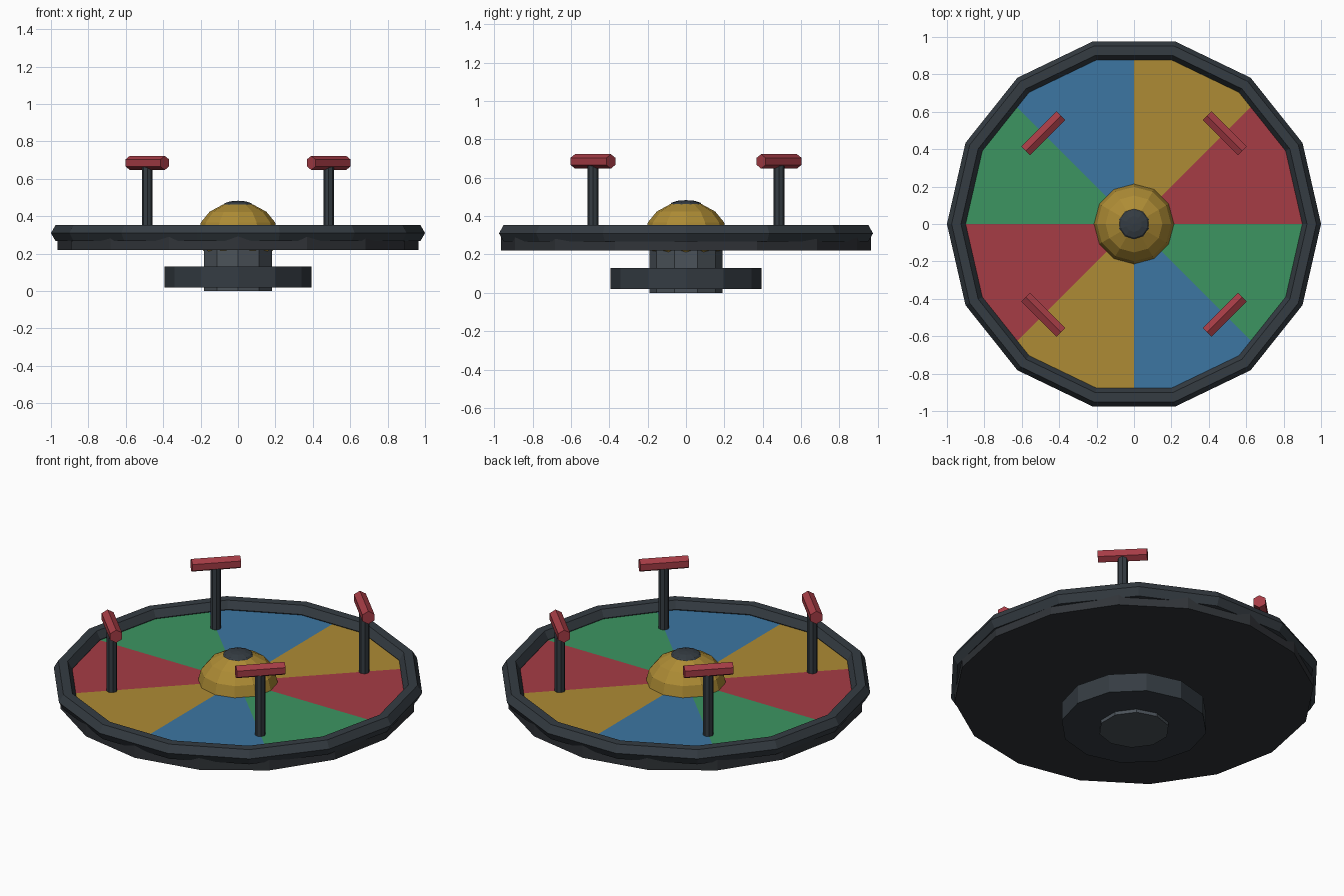
import bpy, bmesh
from math import pi, sin, cos, radians
from mathutils import Matrix, Vector

if "Cube" in bpy.data.objects:
    bpy.data.objects.remove(bpy.data.objects["Cube"])


def material(name, rgb):
    m = bpy.data.materials.new(name)
    m.diffuse_color = (*rgb, 1)
    m.use_nodes = True
    m.node_tree.nodes["Principled BSDF"].inputs["Base Color"].default_value = m.diffuse_color
    return m


DARK = material("dark_steel", (0.035, 0.045, 0.055))
GREY = material("grey_steel", (0.07, 0.085, 0.1))
UNDER = material("underside", (0.03, 0.034, 0.04))
RED = material("red", (0.38, 0.045, 0.06))
YELLOW = material("yellow", (0.42, 0.26, 0.035))
BLUE = material("blue", (0.045, 0.18, 0.36))
GREEN = material("green", (0.045, 0.30, 0.12))


def finish(bm, name, *mats):
    bmesh.ops.recalc_face_normals(bm, faces=bm.faces)
    me = bpy.data.meshes.new(name)
    bm.to_mesh(me)
    bm.free()
    for m in mats:
        me.materials.append(m)
    ob = bpy.data.objects.new(name, me)
    bpy.context.collection.objects.link(ob)
    return ob


def cylinder(name, r, length, sides, matrix, mat):
    bm = bmesh.new()
    bmesh.ops.create_cone(bm, cap_ends=True, segments=sides, radius1=r,
                          radius2=r, depth=length, matrix=matrix)
    return finish(bm, name, mat)


def upright(name, r, z0, z1, sides, mat, x=0, y=0):
    return cylinder(name, r, z1 - z0, sides,
                    Matrix.Translation((x, y, (z0 + z1) / 2)), mat)


def squashed_sphere(name, r, height, z, sides, rings, mat):
    bm = bmesh.new()
    bmesh.ops.create_uvsphere(
        bm, u_segments=sides, v_segments=rings, radius=1,
        matrix=Matrix.Translation((0, 0, z)) @ Matrix.Diagonal((r, r, height, 1)))
    return finish(bm, name, mat)


# central pivot and ground flange
upright("pivot_post", 0.19, 0.0, 0.28, 10, GREY)
upright("base_flange", 0.393, 0.02, 0.13, 12, DARK)

# deck: 16-sided disc whose top is painted in eight wedges
bm = bmesh.new()
N, R, Z0, Z1 = 16, 0.965, 0.22, 0.305
ring = [(R * cos(2 * pi * i / N), R * sin(2 * pi * i / N)) for i in range(N)]
low = [bm.verts.new((x, y, Z0)) for x, y in ring]
top = [bm.verts.new((x, y, Z1)) for x, y in ring]
hub = bm.verts.new((0, 0, Z1))
bm.faces.new(low[::-1])
for i in range(N):
    j = (i + 1) % N
    bm.faces.new((low[i], low[j], top[j], top[i]))
    bm.faces.new((hub, top[i], top[j])).material_index = 1 + (i // 2) % 4
finish(bm, "deck", UNDER, RED, YELLOW, BLUE, GREEN)

# rim: 14-sided ring with a hexagonal section
bm = bmesh.new()
M, S = 14, 6
loops = []
for i in range(M):
    a = 2 * pi * i / M
    loop = []
    for k in range(S):
        b = 2 * pi * k / S
        r = 0.95 + 0.05 * cos(b)
        loop.append(bm.verts.new((r * cos(a), r * sin(a), 0.31 + 0.05 * sin(b))))
    loops.append(loop)
for i in range(M):
    p, q = loops[i], loops[(i + 1) % M]
    for k in range(S):
        n = (k + 1) % S
        bm.faces.new((p[k], q[k], q[n], p[n]))
finish(bm, "rim", DARK)

# centre dome and its cap
squashed_sphere("centre_dome", 0.215, 0.175, 0.30, 12, 8, YELLOW)
squashed_sphere("dome_cap", 0.085, 0.025, 0.458, 10, 6, DARK)

# four grab handles: post plus tangential hexagonal grip
for n in range(4):
    a = radians(45 + 90 * n)
    x, y = 0.686 * cos(a), 0.686 * sin(a)
    upright(f"handle_post_{n + 1}", 0.029, 0.28, 0.68, 8, DARK, x, y)
    # the section's vertex ends up pointing straight up
    mat = (Matrix.Translation((x, y, 0.685)) @ Matrix.Rotation(a, 4, 'Z')
           @ Matrix.Rotation(pi / 2, 4, 'X'))
    cylinder(f"handle_grip_{n + 1}", 0.0375, 0.265, 6, mat, RED)
